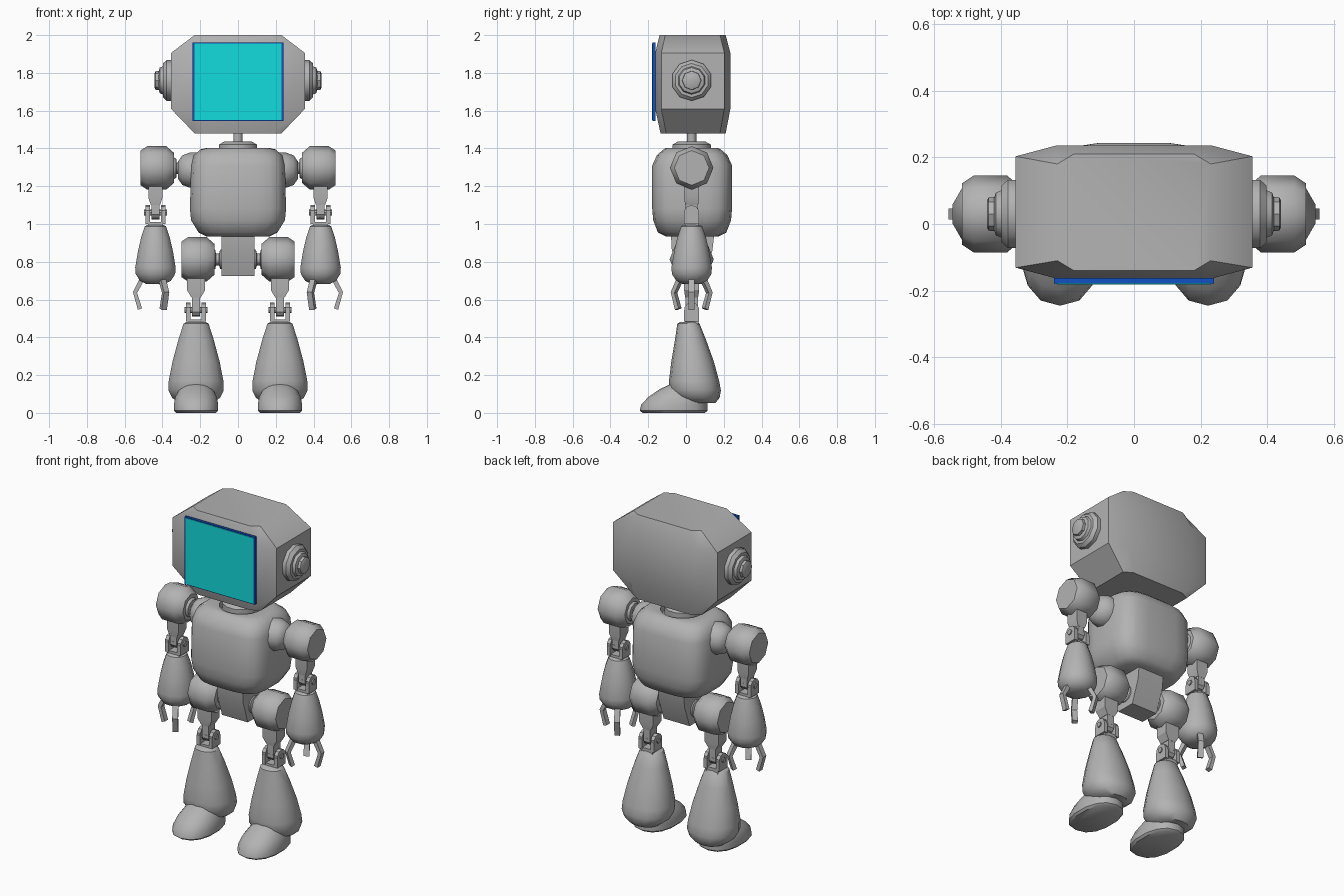
import bpy, bmesh, math
from mathutils import Vector

if "Cube" in bpy.data.objects:
    bpy.data.objects.remove(bpy.data.objects["Cube"])

CY = 0.03  # depth of the limb and neck axis


def material(name, rgb):
    m = bpy.data.materials.new(name)
    m.diffuse_color = (*rgb, 1)
    m.use_nodes = True
    m.node_tree.nodes["Principled BSDF"].inputs["Base Color"].default_value = m.diffuse_color
    return m


GREY = material("grey metal", (0.45, 0.45, 0.45))
CYAN = material("cyan screen", (0.006, 0.72, 0.73))
BLUE = material("blue frame", (0.006, 0.08, 0.55))


def finish(name, bm, mirror=False, mat=GREY, angle=42):
    bmesh.ops.recalc_face_normals(bm, faces=bm.faces[:])
    me = bpy.data.meshes.new(name)
    bm.to_mesh(me)
    bm.free()
    ob = bpy.data.objects.new(name, me)
    bpy.context.collection.objects.link(ob)
    me.materials.append(mat)
    bpy.ops.object.select_all(action='DESELECT')
    ob.select_set(True)
    bpy.context.view_layer.objects.active = ob
    bpy.ops.object.shade_smooth_by_angle(angle=math.radians(angle))
    if mirror:
        mod = ob.modifiers.new("mirror", 'MIRROR')
        mod.use_mirror_merge = False
    return ob


def skin(bm, rings):
    """Join rings of points into a capped tube."""
    vs = [[bm.verts.new(p) for p in r] for r in rings]
    n = len(vs[0])
    for a, b in zip(vs, vs[1:]):
        for i in range(n):
            j = (i + 1) % n
            bm.faces.new((a[i], a[j], b[j], b[i]))
    bm.faces.new(vs[0])
    bm.faces.new(vs[-1])


def oval(z, hx, y0, y1, cx=0, n=16, p=2):
    """Rounded horizontal section; a higher p is squarer."""
    pts = []
    for i in range(n):
        t = math.tau * (i + 0.5) / n
        c, s = math.cos(t), math.sin(t)
        pts.append((cx + hx * math.copysign(abs(c) ** (2 / p), c),
                    (y0 + y1) / 2 + (y1 - y0) / 2 * math.copysign(abs(s) ** (2 / p), s), z))
    return pts


def octagon(z, hx, cx, y0, y1, dy):
    """Chamfered rectangular section."""
    return [(hx, y0 + dy, z), (hx, y1 - dy, z), (cx, y1, z), (-cx, y1, z),
            (-hx, y1 - dy, z), (-hx, y0 + dy, z), (-cx, y0, z), (cx, y0, z)]


def lathe_x(bm, profile, cy, cz, n):
    """Turn an (x, radius) profile around an x-wise axis."""
    skin(bm, [[(x, cy + r * math.sin(math.tau * i / n), cz + r * math.cos(math.tau * i / n))
               for i in range(n)] for x, r in profile])


def box(bm, x0, x1, y0, y1, z0, z1):
    skin(bm, [[(x0, y0, z), (x1, y0, z), (x1, y1, z), (x0, y1, z)] for z in (z0, z1)])


# Head and screen
bm = bmesh.new()
skin(bm, [octagon(1.48, 0.23, 0.18, -0.135, 0.21, 0.03),
          octagon(1.61, 0.355, 0.235, -0.163, 0.235, 0.032),
          octagon(1.905, 0.355, 0.235, -0.163, 0.235, 0.032),
          octagon(2.0, 0.23, 0.18, -0.14, 0.21, 0.03)])
finish("head", bm)
bm = bmesh.new()
box(bm, -0.24, 0.24, -0.178, -0.162, 1.545, 1.96)
finish("screen_frame", bm, mat=BLUE)
bm = bmesh.new()
box(bm, -0.231, 0.231, -0.181, -0.176, 1.55, 1.955)
finish("screen", bm, mat=CYAN)

# Ears: stepped round caps
bm = bmesh.new()
lathe_x(bm, [(0.34, 0.108), (0.378, 0.108), (0.397, 0.09), (0.398, 0.074),
             (0.414, 0.068), (0.42, 0.05)], CY, 1.76, 10)
lathe_x(bm, [(0.41, 0.052), (0.436, 0.05), (0.441, 0.04)], CY, 1.76, 8)
finish("ear", bm, True)

# Neck
bm = bmesh.new()
skin(bm, [oval(z, 0.025, CY - 0.025, CY + 0.025, n=10) for z in (1.36, 1.52)])
finish("neck_post", bm)
bm = bmesh.new()
skin(bm, [oval(z, r, CY - r, CY + r, n=12)
          for z, r in ((1.35, 0.105), (1.42, 0.105), (1.437, 0.075))])
finish("neck_collar", bm)

# Torso: rounded barrel with a recess for the collar
bm = bmesh.new()
skin(bm, [oval(z, hx, y0, y1, n=20, p=p) for z, hx, y0, y1, p in (
    (0.935, 0.17, -0.11, 0.175, 3.4), (0.955, 0.21, -0.15, 0.215, 3.6),
    (1.02, 0.25, -0.175, 0.24, 3.8), (1.08, 0.256, -0.18, 0.245, 4),
    (1.31, 0.25, -0.18, 0.245, 4), (1.365, 0.235, -0.155, 0.22, 3.6),
    (1.395, 0.2, -0.12, 0.185, 3.2), (1.402, 0.17, -0.11, 0.17, 2.6),
    (1.40, 0.125, -0.09, 0.155, 2), (1.36, 0.12, -0.085, 0.15, 2))])
finish("torso", bm)

# Pelvis block, narrowing towards the bottom
bm = bmesh.new()
outline = [(-0.08, 0.95), (-0.075, 0.86), (-0.03, 0.725), (0.09, 0.725), (0.14, 0.86), (0.15, 0.95)]
skin(bm, [[(x, y, z) for y, z in outline] for x in (-0.088, 0.088)])
finish("pelvis", bm)

# Shoulders: socket dome, axle and drum
bm = bmesh.new()
lathe_x(bm, [(0.2, 0.095), (0.255, 0.093), (0.295, 0.078), (0.318, 0.045)], CY, 1.285, 12)
finish("shoulder_socket", bm, True)
bm = bmesh.new()
lathe_x(bm, [(0.29, 0.03), (0.325, 0.03), (0.327, 0.05), (0.35, 0.065), (0.36, 0.065)], CY, 1.295, 10)
finish("shoulder_axle", bm, True)


def drum(name, x0, x1, cz, r):
    b = bmesh.new()
    lathe_x(b, [(x0, r * 0.7), (x0 + 0.04, r), (x1 - 0.035, r), (x1, r * 0.8)], CY, cz, 8)
    finish(name, b, True)


drum("shoulder_drum", 0.34, 0.516, 1.297, 0.115)

# Hips: axle and drum
bm = bmesh.new()
lathe_x(bm, [(0.08, 0.055), (0.095, 0.05), (0.1, 0.032), (0.117, 0.032),
             (0.12, 0.05), (0.15, 0.062)], CY, 0.813, 10)
finish("hip_axle", bm, True)
drum("hip_drum", 0.125, 0.30, 0.813, 0.117)


def hinge(name, cx, top, pin, bottom, w):
    """Limb link: block, tongue, fork plates and pin."""
    b = bmesh.new()
    d = 0.04
    neck = top - 0.055
    skin(b, [[(cx + sx * hw, CY + sy * hd, z) for sx, sy in ((-1, -1), (1, -1), (1, 1), (-1, 1))]
             for z, hw, hd in ((top + 0.03, w, d), (neck, w, d), (neck - 0.04, 0.024, 0.034))])
    box(b, cx - 0.022, cx + 0.022, CY - 0.033, CY + 0.033, pin, neck - 0.03)
    lathe_x(b, [(cx - 0.022, 0.035), (cx + 0.022, 0.035)], CY, pin, 10)
    for s in (-1, 1):
        x0, x1 = sorted((cx + s * 0.03, cx + s * 0.053))
        lathe_x(b, [(x0, d), (x1, d)], CY, pin, 10)
        box(b, x0, x1, CY - d, CY + d, bottom, pin)
    lathe_x(b, [(cx - 0.06, 0.016), (cx + 0.06, 0.016)], CY, pin, 8)
    box(b, cx - 0.04, cx + 0.04, CY - 0.035, CY + 0.035, bottom - 0.02, bottom + 0.01)
    finish(name, b, True, angle=30)


AX, LX = 0.437, 0.222
hinge("elbow", AX, 1.195, 1.06, 1.0, 0.038)
hinge("knee", LX, 0.705, 0.545, 0.485, 0.048)

# Forearms: drop shapes
bm = bmesh.new()
skin(bm, [oval(z, r, CY - r, CY + r, AX, 12) for z, r in (
    (0.995, 0.045), (0.988, 0.058), (0.93, 0.078), (0.86, 0.095), (0.77, 0.111),
    (0.735, 0.108), (0.70, 0.085), (0.682, 0.05))])
finish("forearm", bm, True)

# Three bent claws per hand
bm = bmesh.new()
for k in range(3):
    a = math.tau * k / 3
    out, side = Vector((math.cos(a), math.sin(a), 0)), Vector((-math.sin(a), math.cos(a), 0))
    c = Vector((AX, CY, 0))
    skin(bm, [[c + out * (r + i * 0.011) + side * (j * 0.016) + Vector((0, 0, z + i * dz))
               for i, j in ((-1, -1), (1, -1), (1, 1), (-1, 1))]
              for r, z, dz in ((0.07, 0.71, 0.006), (0.108, 0.637, 0.002), (0.082, 0.55, -0.004))])
finish("claws", bm, True, angle=25)

# Shins: wide bells leaning backwards
bm = bmesh.new()
skin(bm, [oval(z, hx, y0, y1, LX, 14, 2.2) for z, hx, y0, y1 in (
    (0.482, 0.05, -0.03, 0.06), (0.472, 0.068, -0.046, 0.072), (0.39, 0.095, -0.058, 0.105),
    (0.27, 0.128, -0.078, 0.148), (0.17, 0.148, -0.09, 0.175), (0.12, 0.15, -0.088, 0.185),
    (0.08, 0.13, -0.06, 0.178), (0.052, 0.09, -0.01, 0.155))])
finish("shin", bm, True)

# Feet: rounded shoes with a flat sole
bm = bmesh.new()
skin(bm, [oval(z, hx, y0, y1, LX, 14, 2.3) for z, hx, y0, y1 in (
    (0.0, 0.108, -0.23, 0.10), (0.012, 0.12, -0.245, 0.115), (0.045, 0.12, -0.237, 0.115),
    (0.085, 0.112, -0.198, 0.115), (0.125, 0.09, -0.14, 0.10), (0.15, 0.066, -0.088, 0.08),
    (0.165, 0.04, -0.05, 0.06))])
finish("foot", bm, True)
